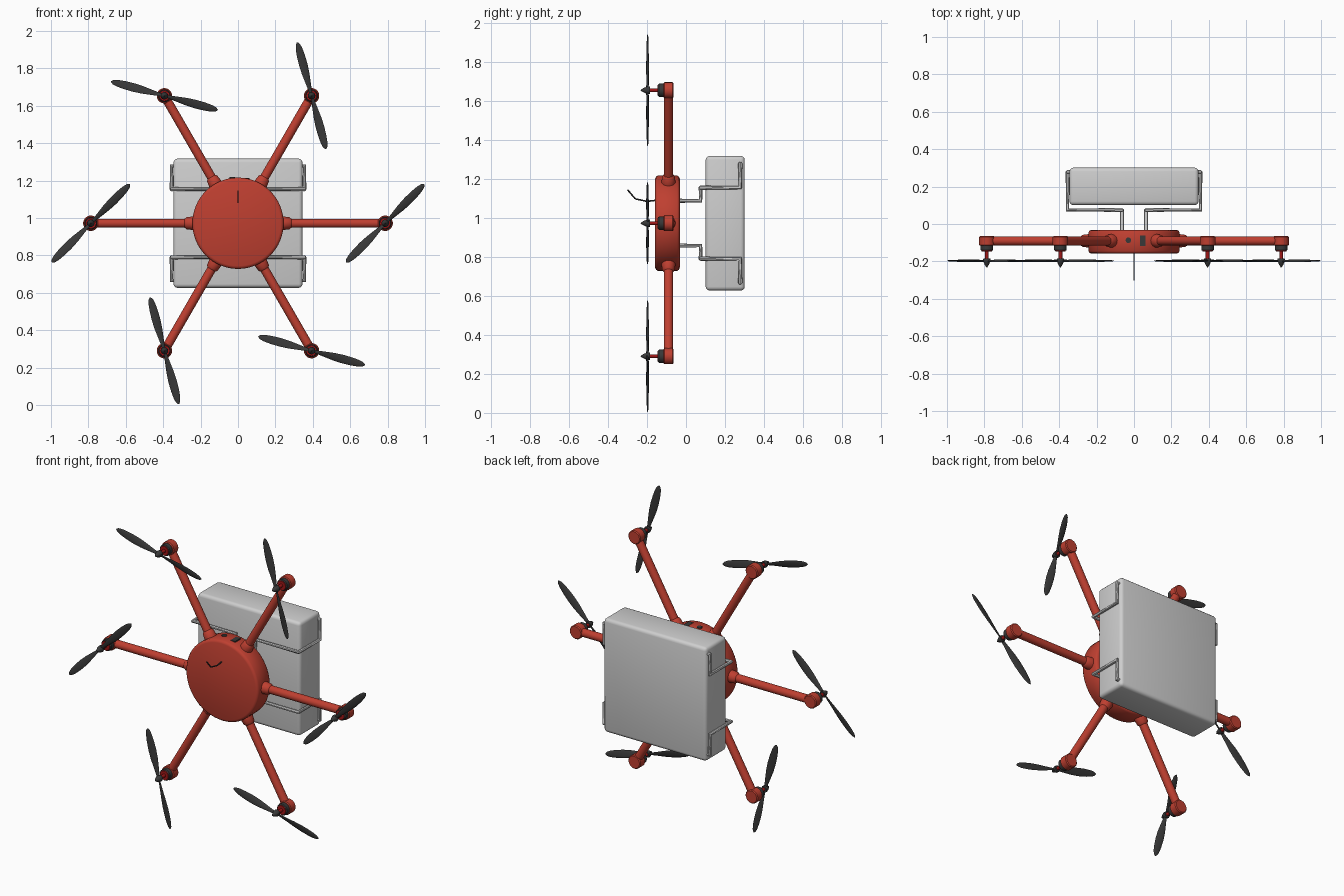
import bpy, bmesh, math
from mathutils import Matrix, Vector

if "Cube" in bpy.data.objects:
    bpy.data.objects.remove(bpy.data.objects["Cube"])

CENTRE = Matrix.Translation((0, 0, 0.972))   # hub of the airframe


def material(name, rgb):
    m = bpy.data.materials.new(name)
    m.use_nodes = True
    m.diffuse_color = (*rgb, 1)
    m.node_tree.nodes["Principled BSDF"].inputs["Base Color"].default_value = (*rgb, 1)
    return m


RED = material("frame red", (0.52, 0.05, 0.03))
DEEP = material("deep red", (0.35, 0.008, 0.008))
DARK = material("charcoal", (0.04, 0.04, 0.04))
GREY = material("light grey", (0.62, 0.62, 0.62))


def finish(name, bm, mat, matrix=Matrix(), angle=35):
    bmesh.ops.recalc_face_normals(bm, faces=bm.faces)
    mesh = bpy.data.meshes.new(name)
    bm.to_mesh(mesh)
    bm.free()
    mesh.materials.append(mat)
    ob = bpy.data.objects.new(name, mesh)
    bpy.context.collection.objects.link(ob)
    ob.matrix_world = CENTRE @ matrix
    bpy.ops.object.select_all(action='DESELECT')
    ob.select_set(True)
    bpy.context.view_layer.objects.active = ob
    bpy.ops.object.shade_smooth_by_angle(angle=math.radians(angle))
    return ob


def skin(bm, rings):
    """Join equal rings of points into a closed tube."""
    loops = [[bm.verts.new(p) for p in ring] for ring in rings]
    n = len(loops[0])
    for a, b in zip(loops, loops[1:]):
        for i in range(n):
            bm.faces.new((a[i], a[(i + 1) % n], b[(i + 1) % n], b[i]))
    bm.faces.new(loops[0])
    bm.faces.new(loops[-1])


def lathe(name, profile, mat, matrix=Matrix(), axis='Y', n=32):
    """Turn (radius, distance) pairs around the y or x axis."""
    bm = bmesh.new()
    rings = []
    for r, d in profile:
        ring = []
        for i in range(n):
            t = math.tau * i / n
            u, v = r * math.cos(t), r * math.sin(t)
            ring.append((u, d, v) if axis == 'Y' else (d, u, v))
        rings.append(ring)
    skin(bm, rings)
    return finish(name, bm, mat, matrix)


def box(name, size, centre, mat, bevel=0.0):
    bm = bmesh.new()
    bmesh.ops.create_cube(bm, size=1)
    bmesh.ops.scale(bm, vec=size, verts=bm.verts)
    bmesh.ops.translate(bm, vec=centre, verts=bm.verts)
    if bevel:
        bmesh.ops.bevel(bm, geom=bm.edges[:], offset=bevel, segments=3,
                        profile=0.5, affect='EDGES')
    return finish(name, bm, mat)


def rod(name, points, radius, mat, smooth=False):
    """Round wire along a path, turned into a mesh."""
    cu = bpy.data.curves.new(name, 'CURVE')
    cu.dimensions = '3D'
    cu.bevel_depth = radius
    cu.bevel_resolution = 2
    cu.use_fill_caps = True
    if smooth:
        sp = cu.splines.new('NURBS')
        sp.use_endpoint_u = True
        sp.order_u = 3
    else:
        sp = cu.splines.new('POLY')
    sp.points.add(len(points) - 1)
    for p, co in zip(sp.points, points):
        p.co = (*co, 1)
    ob = bpy.data.objects.new(name, cu)
    bpy.context.collection.objects.link(ob)
    ob.matrix_world = CENTRE
    ob.data.materials.append(mat)
    bpy.ops.object.select_all(action='DESELECT')
    ob.select_set(True)
    bpy.context.view_layer.objects.active = ob
    bpy.ops.object.convert(target='MESH')
    bpy.ops.object.shade_smooth_by_angle(angle=math.radians(40))


# Central round hull
lathe("hull", [(0.228, -0.158), (0.238, -0.154), (0.244, -0.145), (0.244, -0.045),
               (0.238, -0.036), (0.228, -0.032)], RED, n=64)

# Socket and button on the top of the hull rim
box("rim_socket", (0.03, 0.055, 0.014), (0.047, -0.09, 0.236), DARK)
lathe("rim_button", [(0.015, -0.006), (0.015, 0.006)], DARK,
      Matrix.Translation((-0.03, -0.087, 0.240)) @ Matrix.Rotation(math.pi / 2, 4, 'X'), n=20)

# Curved antenna on the front
rod("antenna", [(0, -0.15, 0.118), (0, -0.2, 0.112), (0, -0.26, 0.125), (0, -0.30, 0.172)],
    0.004, DARK, smooth=True)

# Six arms with motors and propellers
REACH = 0.787
BLADE = [(0.0, 0.009, 28), (0.03, 0.010, 26), (0.07, 0.015, 22), (0.12, 0.021, 18),
         (0.17, 0.0235, 14), (0.22, 0.022, 11), (0.26, 0.018, 9), (0.283, 0.012, 8),
         (0.295, 0.003, 8)]


def propeller(name, matrix):
    bm = bmesh.new()
    for side in range(2):
        turn = Matrix.Rotation(math.pi * side, 3, 'Y')
        rings = []
        for d, half, pitch in BLADE:
            ring = []
            for i in range(10):
                t = math.tau * i / 10
                p = Vector((d, min(0.0035, half * 0.4) * math.sin(t), half * math.cos(t)))
                ring.append(turn @ (Matrix.Rotation(math.radians(pitch), 3, 'X') @ p))
            rings.append(ring)
        skin(bm, rings)
    return finish(name, bm, DARK, matrix, 50)


for k in range(6):
    spin = Matrix.Rotation(-math.tau * k / 6, 4, 'Y')
    tag = "_%d" % (k + 1)
    along = spin @ Matrix.Translation((0, -0.09, 0))
    lathe("arm" + tag, [(0.024, 0.2), (0.024, REACH - 0.01)], RED, along, 'X', 24)
    lathe("arm_collar" + tag, [(0.036, 0.2), (0.036, 0.243), (0.032, 0.275), (0.024, 0.285)],
          RED, along, 'X', 24)
    hub = spin @ Matrix.Translation((REACH, 0, 0))
    lathe("motor_pod" + tag, [(0.036, -0.115), (0.041, -0.111), (0.041, -0.069),
                              (0.036, -0.064)], RED, hub)
    lathe("motor" + tag, [(0.034, -0.113), (0.034, -0.138), (0.03, -0.143)], DARK, hub)
    lathe("motor_cap" + tag, [(0.029, -0.141), (0.027, -0.146)], DEEP, hub)
    lathe("motor_shaft" + tag, [(0.010, -0.144), (0.010, -0.185)], DEEP, hub, n=16)
    lathe("spinner" + tag, [(0.018, -0.184), (0.020, -0.190), (0.018, -0.202),
                            (0.011, -0.218), (0.002, -0.232)], DARK, hub, n=20)
    propeller("propeller" + tag, hub @ Matrix.Translation((0, -0.197, 0))
              @ Matrix.Rotation(math.radians(-45), 4, 'Y'))

# Cargo case behind the hull
box("cargo_case", (0.69, 0.20, 0.69), (0, 0.201, 0), GREY, 0.02)

# Four bent wire brackets gripping the case
for sx, side in ((1, "left"), (-1, "right")):
    for sz, level in ((1, "upper"), (-1, "lower")):
        path = [(0.065, -0.04, 0.115), (0.065, 0.075, 0.115), (0.065, 0.075, 0.182),
                (0.355, 0.075, 0.182), (0.355, 0.278, 0.182), (0.355, 0.278, 0.305),
                (0.335, 0.278, 0.305)]
        rod(level + "_bracket_" + side, [(sx * x, y, sz * z) for x, y, z in path], 0.011, GREY)
